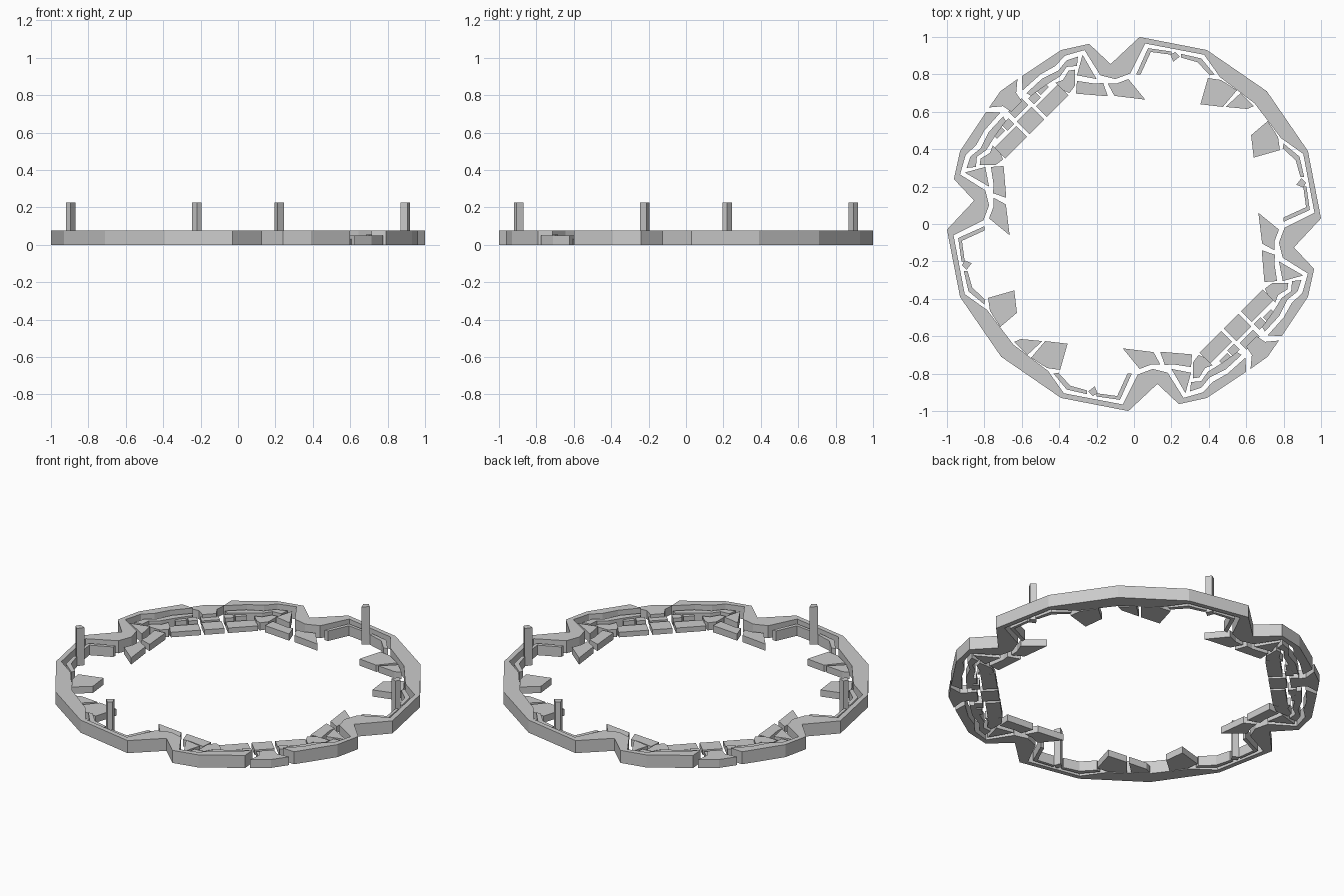
import bpy, bmesh

if "Cube" in bpy.data.objects:
    bpy.data.objects.remove(bpy.data.objects["Cube"])

# The plan is symmetric about both diagonals
SAME = lambda p: (p[0], p[1])
SWAP = lambda p: (p[1], p[0])
TURN = lambda p: (-p[0], -p[1])
ANTI = lambda p: (-p[1], -p[0])
ALL = (SAME, SWAP, TURN, ANTI)
HALF = (SAME, TURN)
K = 0.5 ** 0.5


def prisms(name, polys, top, copies=ALL):
    """Extrude plan outlines from the ground to `top`, repeated by symmetry."""
    bm = bmesh.new()
    for poly in polys:
        for f in copies:
            pts = [f(p) for p in poly]
            area = sum(a[0] * b[1] - b[0] * a[1] for a, b in zip(pts, pts[1:] + pts[:1]))
            if area < 0:
                pts.reverse()
            face = bm.faces.new([bm.verts.new((x, y, 0)) for x, y in pts])
            ext = bmesh.ops.extrude_face_region(bm, geom=[face])
            for v in ext["geom"]:
                if isinstance(v, bmesh.types.BMVert):
                    v.co.z = top
    bmesh.ops.recalc_face_normals(bm, faces=bm.faces)
    me = bpy.data.meshes.new(name)
    bm.to_mesh(me)
    bm.free()
    ob = bpy.data.objects.new(name, me)
    bpy.context.collection.objects.link(ob)
    return ob


def diag(u, r):
    """Point at u along and r outward from the upper-left corner."""
    return ((u - r) * K, (u + r) * K)


def block(u0, u1, r0, r1):
    return [diag(u0, r0), diag(u1, r0), diag(u1, r1), diag(u0, r1)]


# Tall outer wall
outer = [(.71, .71), (.39, .93), (.03, 1), (-.125, .855), (-.24, .963), (-.39, .93), (-.6, .79)]
inner = [(.645, .645), (.46, .785), (.375, .905), (.06, .965), (-.02, .805), (-.1, .775),
         (-.18, .795), (-.265, .93), (-.37, .9), (-.42, .845), (-.5, .80), (-.595, .715)]
quarter = outer + inner[::-1]
wall = quarter + [SWAP(p) for p in inner[1:]] + [SWAP(p) for p in outer[:0:-1]]
prisms("outer_wall", [wall], .075, HALF)

# Thin inner ledges behind the wall
prisms("inner_ledge", [
    [(.012, .80), (.075, .94), (.20, .922), (.20, .905), (.09, .92), (.035, .80)],
    [(.25, .91), (.36, .885), (.43, .80), (.405, .795), (.34, .865), (.25, .89)],
], .06)

# Posts
prisms("post", [[(.195, .905), (.22, .92), (.245, .895), (.21, .868)]], .225)

# Paving slabs around the open middle
prisms("rim_slab", [
    [(.355, .64), (.395, .78), (.465, .77), (.55, .715), (.475, .626)],
    [(-.14, .75), (-.09, .752), (-.03, .775), (.06, .665), (-.105, .685)],
    [(-.305, .765), (-.205, .75), (-.165, .755), (-.14, .683), (-.31, .697)],
], .04)
prisms("corner_slab", [[(.49, .626), (.57, .70), (.64, .63), (.605, .615)]], .04, HALF)

# Wedge beside each wall notch, and the second tier of the stepped corners
prisms("notch_wedge", [[(-.275, .905), (-.2, .775), (-.305, .795)]], .055)
prisms("second_tier", [
    [(-.30, .895), (-.36, .875), (-.405, .82), (-.49, .778), (-.575, .70),
     (-.55, .685), (-.475, .74), (-.395, .79), (-.36, .84), (-.305, .845)],
], .055)
prisms("lower_step", [
    [(-.315, .825), (-.35, .82), (-.38, .77), (-.42, .755), (-.38, .715), (-.345, .70), (-.315, .74)],
], .045)

# Small square blocks and the front row of the stepped corners
prisms("small_block", [block(.135, .195, .84, .89), block(.075, .125, .83, .875)], .045)
prisms("front_slab", [block(.075, .24, .735, .815)], .03)
prisms("middle_slab", [block(-.055, .055, .735, .83), block(-.05, .05, .85, .90)], .03, HALF)

# Low gate piece filling the break in the wall
prisms("gate_block", [
    [(-.623, .775), (-.714, .71), (-.775, .623), (-.70, .63), (-.655, .60), (-.60, .655), (-.63, .70)],
], .05, HALF)
